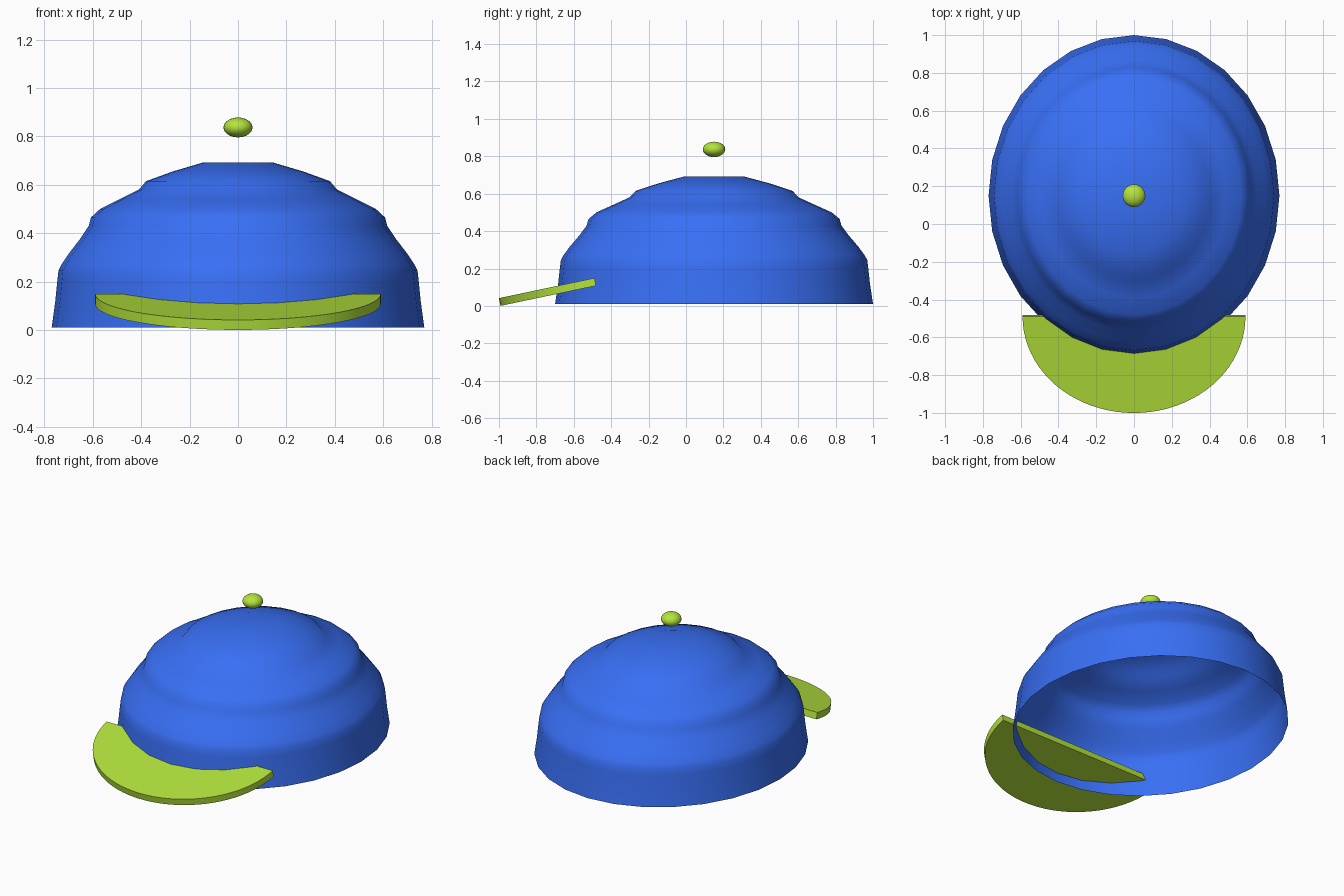
import bpy, bmesh
from math import sin, cos, pi, radians
from mathutils import Matrix

if "Cube" in bpy.data.objects:
    bpy.data.objects.remove(bpy.data.objects["Cube"])

def material(name, rgb):
    m = bpy.data.materials.new(name)
    m.diffuse_color = (*rgb, 1)
    m.use_nodes = True
    m.node_tree.nodes["Principled BSDF"].inputs["Base Color"].default_value = m.diffuse_color
    return m

def finish(name, bm, mat, angle):
    bmesh.ops.recalc_face_normals(bm, faces=bm.faces)
    me = bpy.data.meshes.new(name)
    bm.to_mesh(me)
    bm.free()
    ob = bpy.data.objects.new(name, me)
    bpy.context.collection.objects.link(ob)
    me.materials.append(mat)
    bpy.ops.object.select_all(action='DESELECT')
    ob.select_set(True)
    bpy.context.view_layer.objects.active = ob
    bpy.ops.object.shade_smooth_by_angle(angle=radians(angle))
    return ob

blue = material("blue_cloth", (0.04, 0.16, 0.92))
lime = material("lime_cloth", (0.46, 0.78, 0.045))
CY = 0.15           # crown centre in y
STRETCH = 0.85 / 0.77

# Crown: open-bottomed, stepped oval dome revolved from its side profile
profile = [(0.77, 0.01), (0.755, 0.12), (0.747, 0.20), (0.742, 0.245), (0.73, 0.27),
           (0.70, 0.315), (0.65, 0.38), (0.617, 0.43), (0.608, 0.465),
           (0.57, 0.50), (0.49, 0.54), (0.41, 0.58), (0.38, 0.615),
           (0.27, 0.655), (0.145, 0.692)]
N = 28
bm = bmesh.new()
rings = [[bm.verts.new((r * cos(2 * pi * i / N), CY + STRETCH * r * sin(2 * pi * i / N), z))
          for i in range(N)] for r, z in profile]
for a, b in zip(rings, rings[1:]):
    for i in range(N):
        j = (i + 1) % N
        bm.faces.new((a[i], a[j], b[j], b[i]))
top = bm.verts.new((0, CY, 0.692))
for i in range(N):
    bm.faces.new((rings[-1][i], rings[-1][(i + 1) % N], top))
finish("crown", bm, blue, 60)

# Brim: tilted half-oval slab
bm = bmesh.new()
S = 40
outline = [bm.verts.new((0.59 * cos(pi * i / S), -0.522 * sin(pi * i / S), 0)) for i in range(S + 1)]
face = bm.faces.new(outline)
ext = bmesh.ops.extrude_face_region(bm, geom=[face])
up = [v for v in ext['geom'] if isinstance(v, bmesh.types.BMVert)]
bmesh.ops.translate(bm, verts=up, vec=(0, 0, 0.042))
bm.transform(Matrix.Translation((0, -0.481, 0.108)) @ Matrix.Rotation(radians(11.9), 4, 'X'))
finish("brim", bm, lime, 30)

# Button: small flattened ball above the crown
bm = bmesh.new()
bmesh.ops.create_uvsphere(bm, u_segments=24, v_segments=14, radius=1)
bm.transform(Matrix.Translation((0, CY, 0.837)) @ Matrix.Diagonal((0.06, 0.06, 0.041, 1)))
finish("top_button", bm, lime, 60)
